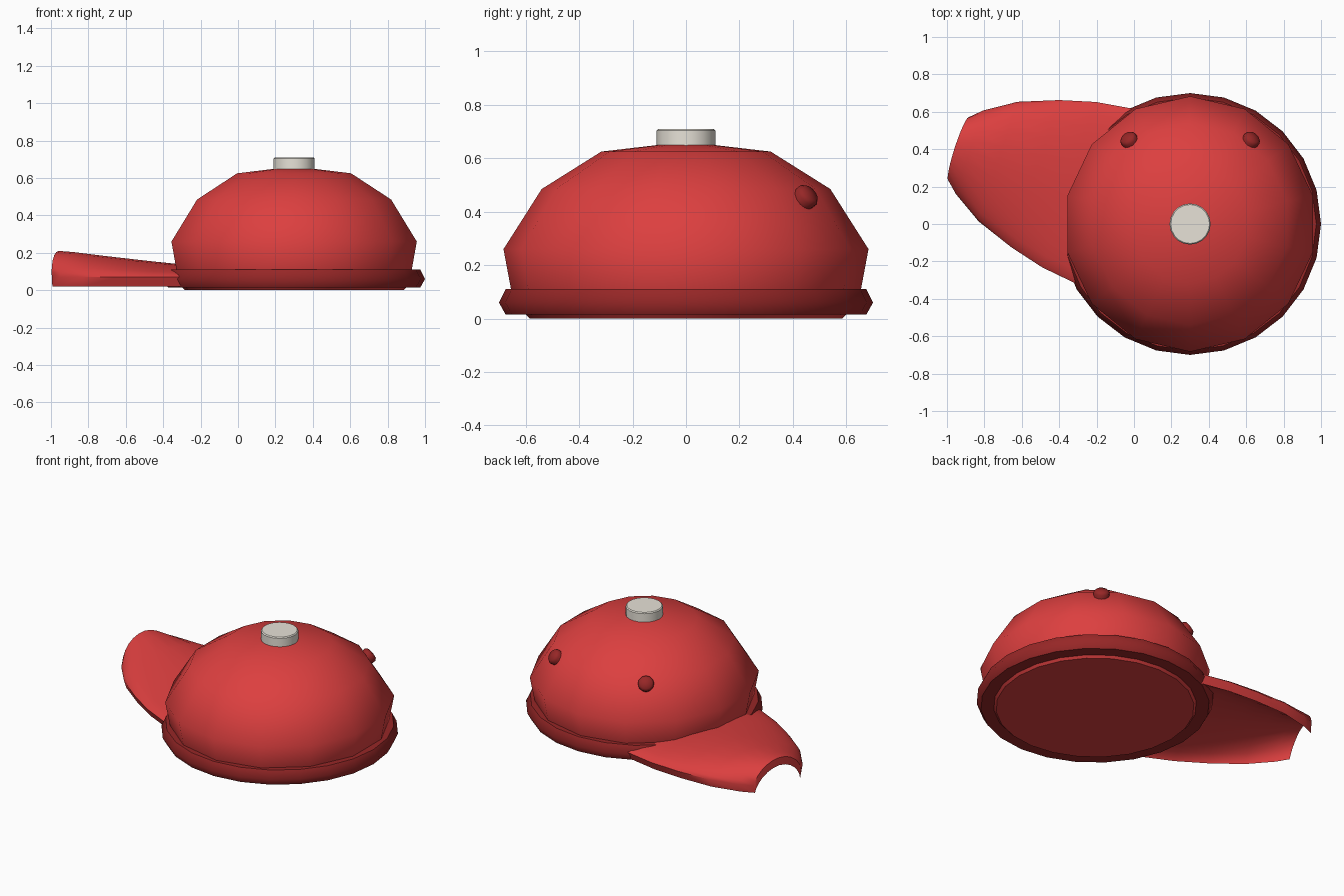
import bpy, bmesh, math
from mathutils import Vector, Matrix

if "Cube" in bpy.data.objects:
    bpy.data.objects.remove(bpy.data.objects["Cube"])

CENTRE = Vector((0.3, 0, 0))
PLACE = Matrix.Translation(CENTRE)


def material(name, rgb):
    m = bpy.data.materials.new(name)
    m.use_nodes = True
    m.diffuse_color = (*rgb, 1)
    m.node_tree.nodes["Principled BSDF"].inputs["Base Color"].default_value = (*rgb, 1)
    return m


RED = material("red_cloth", (0.72, 0.05, 0.05))
DARK = material("dark_red_trim", (0.31, 0.02, 0.02))
GREY = material("pale_button", (0.83, 0.79, 0.71))


def finish(bm, name, mat, angle, matrix):
    bmesh.ops.remove_doubles(bm, verts=bm.verts, dist=0.0005)
    bmesh.ops.recalc_face_normals(bm, faces=bm.faces)
    mesh = bpy.data.meshes.new(name)
    bm.to_mesh(mesh)
    bm.free()
    mesh.materials.append(mat)
    obj = bpy.data.objects.new(name, mesh)
    obj.matrix_world = matrix
    bpy.context.collection.objects.link(obj)
    bpy.ops.object.select_all(action="DESELECT")
    obj.select_set(True)
    bpy.context.view_layer.objects.active = obj
    bpy.ops.object.shade_smooth_by_angle(angle=math.radians(angle))
    return obj


def lathe(name, profile, sides, mat, angle=40, matrix=PLACE):
    """Revolve (radius, height) points about z, with one corner on +y."""
    bm = bmesh.new()
    rings = []
    for r, z in profile:
        turns = [math.pi / 2 + math.tau * i / sides for i in range(sides)]
        rings.append([bm.verts.new((r * math.cos(a), r * math.sin(a), z)) for a in turns])
    for a, b in zip(rings, rings[1:]):
        for i in range(sides):
            j = (i + 1) % sides
            bm.faces.new((a[i], a[j], b[j], b[i]))
    bmesh.ops.dissolve_degenerate(bm, dist=0.0001, edges=bm.edges)
    return finish(bm, name, mat, angle, matrix)


# Domed crown, fourteen panels round and slightly narrower across x
lathe("crown", [(0.63, 0.03), (0.655, 0.11), (0.683, 0.26), (0.54, 0.485),
                (0.317, 0.625), (0, 0.662)], 14, RED, 60,
      PLACE @ Matrix.Diagonal((0.985, 1, 1, 1)))

# Rolled band round the bottom edge, and the closed underside
lathe("band", [(0.63, 0.11), (0.675, 0.11), (0.70, 0.06), (0.675, 0.015),
               (0.59, 0.015)], 24, DARK, 60)
lathe("underside", [(0.60, 0.016), (0.585, 0), (0, 0)], 24, RED)

# Button on top
lathe("top_button", [(0, 0.64), (0.11, 0.64), (0.11, 0.704), (0.104, 0.71), (0, 0.71)],
      20, GREY, 40)

# Pair of vent studs
for side, label in ((1, "left"), (-1, "right")):
    turn = math.radians(90 - 36 * side)
    out = Vector((math.cos(turn), math.sin(turn), 0))
    spot = CENTRE + out * 0.555 + Vector((0, 0, 0.455))
    facing = (out + Vector((0, 0, 0.75))).to_track_quat("Z", "Y").to_matrix().to_4x4()
    lathe(label + "_vent_stud", [(0, -0.03), (0.045, -0.03), (0.048, 0.01),
                                 (0.036, 0.025), (0, 0.03)], 12, DARK, 80,
          Matrix.Translation(spot) @ facing)

# Arched brim: rows of (distance out, half width, arch height)
ROWS = [(0.48, 0.492, 0.055), (0.68, 0.465, 0.072), (0.87, 0.414, 0.092),
        (1.08, 0.336, 0.115), (1.24, 0.235, 0.134), (1.305, 0.175, 0.14)]
STEPS = 12
THICK = 0.05
bm = bmesh.new()
top, low = [], []
for k, (u, w, h) in enumerate(ROWS):
    upper, lower = [], []
    for i in range(STEPS + 1):
        t = math.pi * i / STEPS
        arch = max(math.sin(t), 0) ** 1.25
        bow = 0.018 * arch if k == len(ROWS) - 1 else 0
        v, z = w * math.cos(t), 0.07 + h * arch
        upper.append(bm.verts.new((u + bow, v, z)))
        lower.append(bm.verts.new((u + bow, v * 0.95, z - THICK)))
    top.append(upper)
    low.append(lower)
for k in range(len(ROWS) - 1):
    for grid in (top, low):
        for i in range(STEPS):
            bm.faces.new((grid[k][i], grid[k][i + 1], grid[k + 1][i + 1], grid[k + 1][i]))
    for i in (0, STEPS):
        bm.faces.new((top[k][i], top[k + 1][i], low[k + 1][i], low[k][i]))
for k in (0, -1):
    for i in range(STEPS):
        bm.faces.new((top[k][i], top[k][i + 1], low[k][i + 1], low[k][i]))
finish(bm, "brim", RED, 35, PLACE @ Matrix.Rotation(math.radians(162), 4, "Z"))
